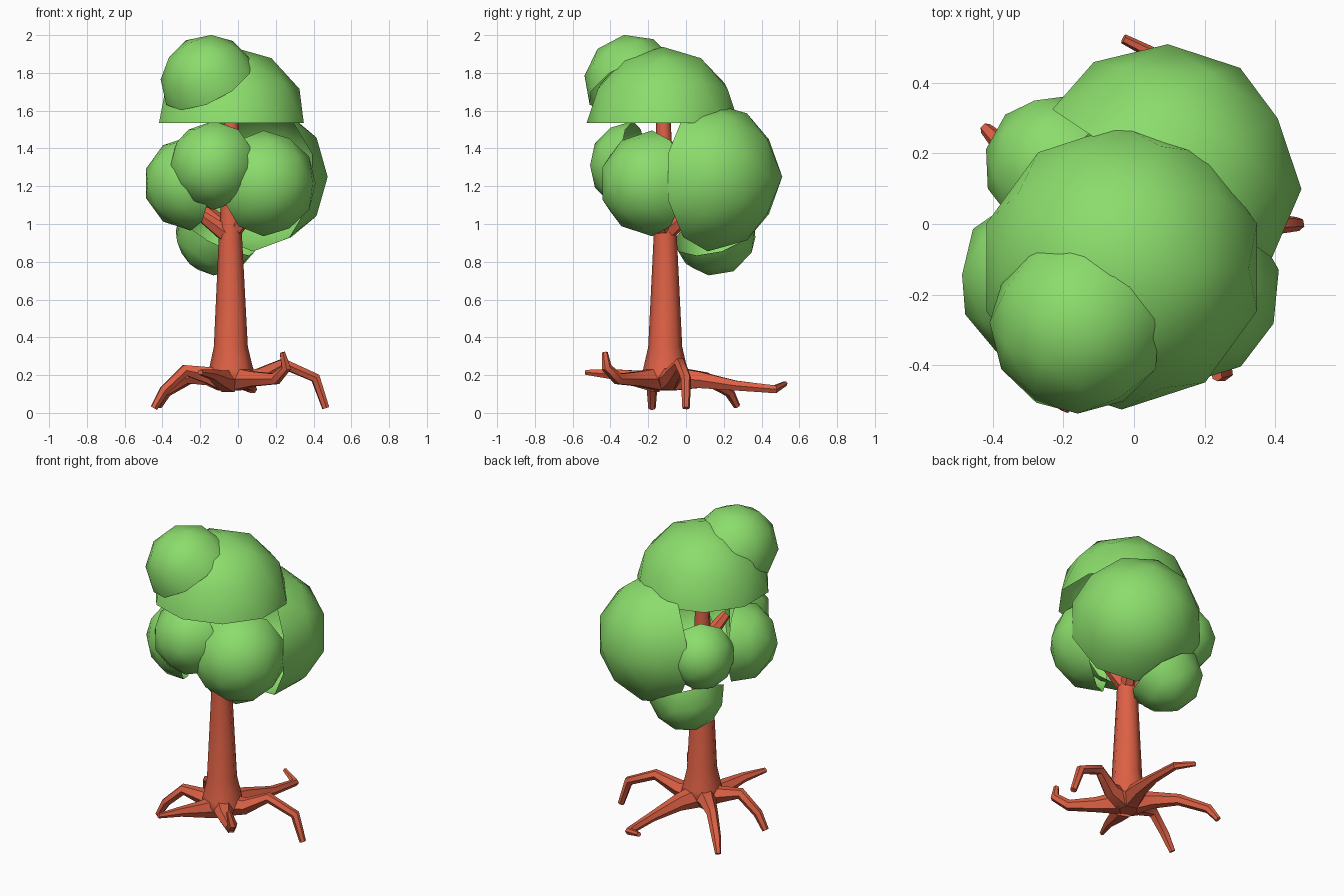
import bpy, bmesh
from mathutils import Vector

if "Cube" in bpy.data.objects:
    bpy.data.objects.remove(bpy.data.objects["Cube"])


def material(name, color):
    m = bpy.data.materials.new(name)
    m.diffuse_color = color
    m.use_nodes = True
    m.node_tree.nodes["Principled BSDF"].inputs["Base Color"].default_value = m.diffuse_color
    return m


LEAF = material("leaf_green", (0.26, 0.72, 0.15, 1))
BARK = material("bark_red", (0.73, 0.12, 0.06, 1))


def leaf_dome(name, center, radius, facing):
    """Open half icosphere whose crown points along 'facing'."""
    bm = bmesh.new()
    bmesh.ops.create_icosphere(bm, subdivisions=2, radius=radius)
    low = [v for v in bm.verts if v.co.z < -0.01 * radius]
    bmesh.ops.delete(bm, geom=low, context='VERTS')
    for f in bm.faces:
        f.smooth = True
    me = bpy.data.meshes.new(name)
    bm.to_mesh(me)
    bm.free()
    me.materials.append(LEAF)
    ob = bpy.data.objects.new(name, me)
    ob.location = center
    d = Vector(facing)
    if d.xy.length > 0.01:
        ob.rotation_euler = d.to_track_quat('Z', 'Y').to_euler()
    bpy.context.collection.objects.link(ob)


def limb(name, points, res=1):
    """Tapered low-poly tube through (x, y, z, radius) points."""
    cu = bpy.data.curves.new(name, 'CURVE')
    cu.dimensions = '3D'
    cu.bevel_depth = 1.0
    cu.bevel_resolution = res
    cu.use_fill_caps = True
    sp = cu.splines.new('POLY')
    sp.points.add(len(points) - 1)
    for p, (x, y, z, r) in zip(sp.points, points):
        p.co = (x, y, z, 1)
        p.radius = r
    cu.materials.append(BARK)
    ob = bpy.data.objects.new(name, cu)
    bpy.context.collection.objects.link(ob)
    bpy.ops.object.select_all(action='DESELECT')
    ob.select_set(True)
    bpy.context.view_layer.objects.active = ob
    bpy.ops.object.convert(target='MESH')
    bpy.ops.object.shade_smooth_by_angle(angle=0.9)


# Foliage: name, centre, radius, direction of the crown
DOMES = [
    ("foliage_crown", (-0.035, -0.123, 1.535), 0.403, (0, 0, 1)),
    ("foliage_tip", (-0.155, -0.285, 1.75), 0.255, (-0.4, -0.4, 0.8)),
    ("foliage_back_right", (0.08, 0.115, 1.25), 0.395, (0.56, 0.83, 0)),
    ("foliage_front_right", (0.135, -0.18, 1.215), 0.28, (0.6, -0.8, 0)),
    ("foliage_front", (-0.13, -0.28, 1.31), 0.235, (-0.3, -0.95, 0)),
    ("foliage_left", (-0.25, -0.155, 1.215), 0.25, (-0.9, -0.4, 0)),
    ("foliage_back_left", (-0.22, 0.165, 1.23), 0.205, (-0.7, 0.7, 0)),
    ("foliage_low_back", (-0.11, 0.15, 0.95), 0.225, (-0.45, 0.25, -0.85)),
]
for d in DOMES:
    leaf_dome(*d)

# Trunk
limb("trunk", [(-0.035, -0.11, 0.125, 0.07), (-0.035, -0.11, 0.18, 0.125),
               (-0.037, -0.11, 0.24, 0.115), (-0.038, -0.11, 0.35, 0.09),
               (-0.04, -0.11, 0.92, 0.062), (-0.037, -0.115, 1.15, 0.052),
               (-0.035, -0.12, 1.62, 0.036)], res=2)

# Branches reaching from the trunk into the foliage
BRANCHES = {
    "branch_left": (0.93, (-0.23, -0.14, 1.07)),
    "branch_front_right": (0.95, (0.12, -0.17, 1.13)),
    "branch_back_right": (0.95, (0.05, 0.06, 1.09)),
    "branch_back_left": (0.96, (-0.2, 0.08, 1.1)),
    "branch_front": (1.15, (-0.1, -0.27, 1.3)),
}
for name, (z, end) in BRANCHES.items():
    limb(name, [(-0.04, -0.11, z, 0.05), (*end, 0.028)])

# Roots
ROOTS = {
    "root_right": [(0.0, -0.1, 0.18, 0.07), (0.11, -0.08, 0.19, 0.05), (0.24, -0.03, 0.26, 0.032),
                   (0.41, 0.0, 0.185, 0.028), (0.465, 0.0, 0.025, 0.02)],
    "root_front_right": [(-0.01, -0.14, 0.18, 0.07), (0.08, -0.25, 0.18, 0.045), (0.2, -0.36, 0.18, 0.033),
                         (0.255, -0.42, 0.24, 0.028), (0.235, -0.43, 0.32, 0.016)],
    "root_front": [(-0.05, -0.15, 0.17, 0.07), (-0.09, -0.25, 0.18, 0.05), (-0.14, -0.39, 0.205, 0.03),
                   (-0.2, -0.53, 0.215, 0.015)],
    "root_back": [(-0.03, -0.06, 0.18, 0.07), (0.01, 0.07, 0.175, 0.05), (0.06, 0.26, 0.145, 0.03),
                  (0.08, 0.47, 0.125, 0.024), (-0.03, 0.525, 0.155, 0.014)],
    "root_back_left": [(-0.08, -0.08, 0.18, 0.07), (-0.15, -0.01, 0.19, 0.05), (-0.26, 0.1, 0.185, 0.034),
                       (-0.38, 0.23, 0.11, 0.028), (-0.42, 0.27, 0.035, 0.018)],
    "root_left": [(-0.08, -0.12, 0.18, 0.07), (-0.16, -0.13, 0.2, 0.05), (-0.28, -0.16, 0.225, 0.034),
                  (-0.39, -0.18, 0.12, 0.028), (-0.445, -0.18, 0.025, 0.02)],
}
for name, pts in ROOTS.items():
    limb(name, pts)
